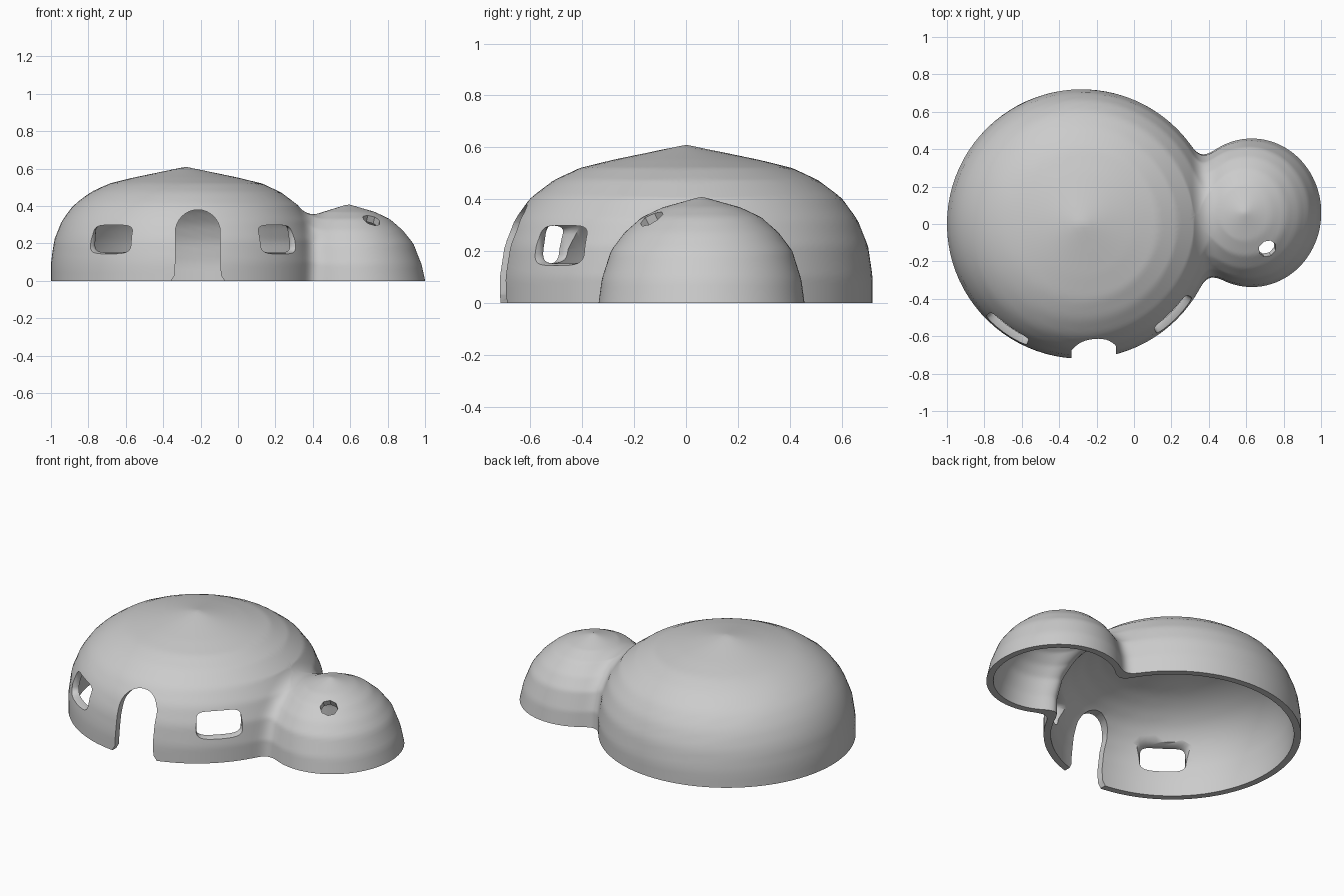
import bpy, bmesh, math
from mathutils import Vector

cube = bpy.data.objects.get("Cube")
if cube:
    bpy.data.objects.remove(cube, do_unlink=True)

mat = bpy.data.materials.new("plain_grey")
mat.use_nodes = True
GREY = (0.6, 0.6, 0.6, 1)
mat.diffuse_color = GREY
mat.node_tree.nodes["Principled BSDF"].inputs["Base Color"].default_value = GREY

WALL = 0.04
BLEND = 0.1
BIG = [(.72, 0), (.72, .1), (.702, .22), (.662, .32), (.6, .405), (.51, .473),
       (.41, .52), (.28, .552), (0, .61)]
SMALL = [(.397, 0), (.385, .09), (.35, .2), (.298, .27), (.23, .33), (.15, .368), (0, .41)]


def half_planes(profile):
    """Outward normal and offset of each profile segment."""
    planes = []
    for (r0, z0), (r1, z1) in zip(profile, profile[1:]):
        n = Vector((z1 - z0, r0 - r1)).normalized()
        planes.append((n.x, n.y, n.x * r0 + n.y * z0))
    return planes


BIG_PLANES, SMALL_PLANES = half_planes(BIG), half_planes(SMALL)


def dome(planes, r, z):
    return max(a * r + b * z - d for a, b, d in planes)


def field(x, y, z):
    """Signed distance to the two domes, joined with a soft neck."""
    big = dome(BIG_PLANES, math.hypot(x + .28, y), z)
    cx = .63 - .1 * z
    small = dome(SMALL_PLANES, math.hypot((x - cx) * 1.07, y - .06), z)
    h = max(BLEND - abs(big - small), 0) / BLEND
    return min(big, small) - h * h * BLEND / 4


# Shell: outer and inner skins sampled outward from a point inside the neck
CENTRE = Vector((.33, .05, 0))
AROUND, UP = 160, 46


def skin_point(d, inset):
    lo, hi = 0, 1.6
    for _ in range(18):
        t = (lo + hi) / 2
        p = CENTRE + d * t
        if field(p.x, p.y, p.z) + inset < 0:
            lo = t
        else:
            hi = t
    return CENTRE + d * lo


def skin(bm, inset):
    rings = []
    for j in range(UP):
        e = math.pi / 2 * j / UP
        rings.append([])
        for i in range(AROUND):
            a = math.tau * i / AROUND
            d = Vector((math.cos(a) * math.cos(e), math.sin(a) * math.cos(e), math.sin(e)))
            rings[-1].append(bm.verts.new(skin_point(d, inset)))
    pole = bm.verts.new(skin_point(Vector((0, 0, 1)), inset))
    for i in range(AROUND):
        k = (i + 1) % AROUND
        for low, high in zip(rings, rings[1:]):
            bm.faces.new((low[i], low[k], high[k], high[i]))
        bm.faces.new((rings[-1][i], rings[-1][k], pole))
    return rings[0]


def finish(bm, name):
    bmesh.ops.recalc_face_normals(bm, faces=bm.faces)
    mesh = bpy.data.meshes.new(name)
    bm.to_mesh(mesh)
    bm.free()
    mesh.materials.append(mat)
    ob = bpy.data.objects.new(name, mesh)
    bpy.context.collection.objects.link(ob)
    return ob


bm = bmesh.new()
outer, inner = skin(bm, 0), skin(bm, WALL)
for i in range(AROUND):
    k = (i + 1) % AROUND
    bm.faces.new((outer[i], outer[k], inner[k], inner[i]))
shell = finish(bm, "dome_shell")


def cutter(name, outline, centre, direction, sections):
    """Loft an outline along a direction; each section is (depth, scale)."""
    n = Vector(direction).normalized()
    side = Vector((-n.y, n.x, 0)).normalized()
    up = n.cross(side)
    bm = bmesh.new()
    loops = [[bm.verts.new(Vector(centre) + n * depth + side * u * s + up * v * s)
              for u, v in outline] for depth, s in sections]
    for a, b in zip(loops, loops[1:]):
        for i in range(len(a)):
            k = (i + 1) % len(a)
            bm.faces.new((a[i], a[k], b[k], b[i]))
    bm.faces.new(loops[0])
    bm.faces.new(loops[-1])
    ob = finish(bm, name)
    ob.hide_render = True
    return ob


def rounded(w, h, power, count=32):
    """Rounded rectangle as a superellipse."""
    pts = []
    for i in range(count):
        c, s = math.cos(math.tau * i / count), math.sin(math.tau * i / count)
        pts.append((math.copysign(abs(c) ** power, c) * w, math.copysign(abs(s) ** power, s) * h))
    return pts


# Openings: two flared windows, a round skylight and an arched doorway
FLARE = [(-.14, 1.5), (-.05, 1.06), (-.03, 1), (-.015, 1), (.01, 1.06), (.1, 1.5)]
STRAIGHT = [(-.15, 1), (.15, 1)]
window = rounded(.128, .073, .42)
arch = [(.145, -.05), (.14, .005), (.124, .03), (.12, .1), (.12, .26)]
arch += [(.12 * math.cos(a), .26 + .12 * math.sin(a))
         for a in (math.pi * i / 16 for i in range(1, 16))]
arch += [(-x, z) for x, z in arch[4::-1]]
cutters = [
    cutter("right_window_cutter", window, (-.68, -.565, .225), (-.58, -.82, 0), FLARE),
    cutter("left_window_cutter", window, (.212, -.485, .225), (.71, -.7, 0), FLARE),
    cutter("skylight_cutter", rounded(.05, .05, 1, 8), (.715, -.135, .33), (.2, -.4, .8), STRAIGHT),
    cutter("doorway_cutter", arch, (-.215, -.67, 0), (0, -1, 0), STRAIGHT),
]

bpy.ops.object.select_all(action='DESELECT')
bpy.context.view_layer.objects.active = shell
shell.select_set(True)
for c in cutters:
    mod = shell.modifiers.new(c.name, 'BOOLEAN')
    mod.operation = 'DIFFERENCE'
    mod.solver = 'EXACT'
    mod.object = c
    bpy.ops.object.modifier_apply(modifier=mod.name)
    bpy.data.objects.remove(c, do_unlink=True)
bpy.ops.object.shade_smooth_by_angle(angle=math.radians(40))
